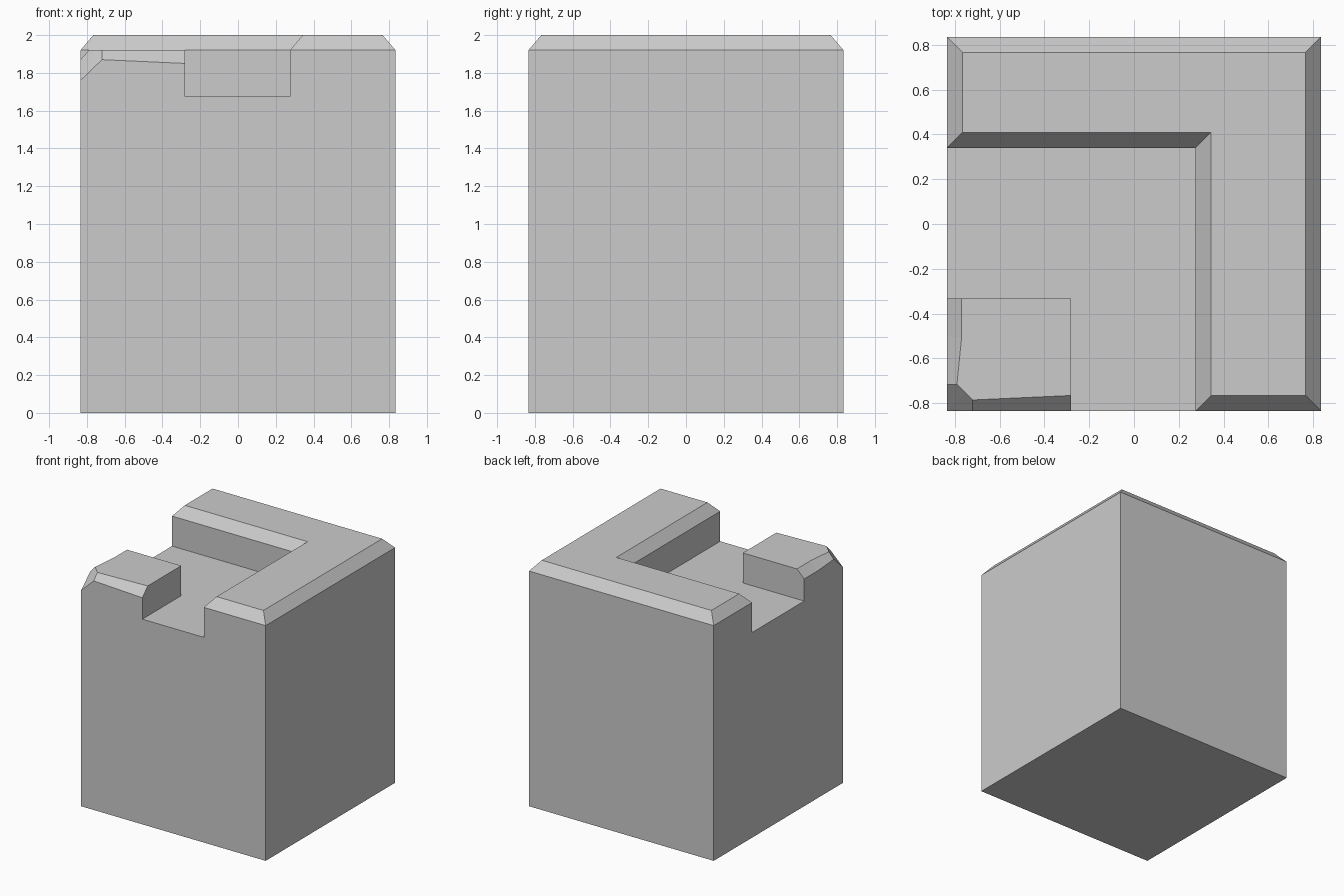
import bpy, bmesh, math

if "Cube" in bpy.data.objects:
    bpy.data.objects.remove(bpy.data.objects["Cube"])

H = 0.834                          # half width of the block
FLOOR, SHOULDER, TOP = 1.675, 1.92, 2.0
C = 0.068                          # chamfer inset of the raised rim

bm = bmesh.new()


def loft(rings, cap_bottom=False, cap_top=True):
    """Skin closed rings of points, bottom to top."""
    loops = [[bm.verts.new(p) for p in ring] for ring in rings]
    for low, high in zip(loops, loops[1:]):
        for i in range(len(low)):
            j = (i + 1) % len(low)
            bm.faces.new((low[i], low[j], high[j], high[i]))
    if cap_bottom:
        bm.faces.new(loops[0][::-1])
    if cap_top:
        bm.faces.new(loops[-1])


def at(points, z):
    return [(x, y, z) for x, y in points]


# main block up to the channel floor (ring shares points with the raised parts)
nub = [(-H, -.333), (-H, -.505), (-H, -.715), (-H, -H), (-.72, -H), (-.28, -H)]
block = nub + [(.275, -H), (H, -H), (H, H), (-H, H), (-H, .34)]
loft([at(block, 0), at(block, FLOOR)], cap_bottom=True, cap_top=False)

# L-shaped channel floor
floor = [(-H, -.333), (-.28, -.333), (-.28, -H), (.275, -H), (.275, .34), (-H, .34)]
bm.faces.new([bm.verts.new(p) for p in at(floor, FLOOR)])

# raised L-shaped rim, chamfered all round
rim = [(.275, -H), (H, -H), (H, H), (-H, H), (-H, .34), (.275, .34)]
rim_in = [(.275 + C, -H + C), (H - C, -H + C), (H - C, H - C),
          (-H + C, H - C), (-H + C, .34 + C), (.275 + C, .34 + C)]
loft([at(rim, FLOOR), at(rim, SHOULDER), at(rim_in, TOP)])

# low corner nub with worn, uneven bevels and a clipped corner
nub.append((-.28, -.333))
edge_z = [1.855, 1.855, 1.87, 1.76, 1.87, 1.85, SHOULDER]
nub_in = [(-.769, -.333), (-.769, -.505), (-.79, -.715), (-.755, -.75),
          (-.72, -.785), (-.28, -.765), (-.28, -.333)]
loft([at(nub, FLOOR), [(x, y, z) for (x, y), z in zip(nub, edge_z)],
      at(nub_in, SHOULDER)])

# weld into one closed surface and merge coplanar faces
bmesh.ops.remove_doubles(bm, verts=bm.verts, dist=0.0005)
bmesh.ops.dissolve_limit(bm, angle_limit=math.radians(1.5),
                         verts=bm.verts, edges=bm.edges)
bmesh.ops.recalc_face_normals(bm, faces=bm.faces)

mesh = bpy.data.meshes.new("notched_block")
bm.to_mesh(mesh)
bm.free()
bpy.context.collection.objects.link(bpy.data.objects.new("notched_block", mesh))
